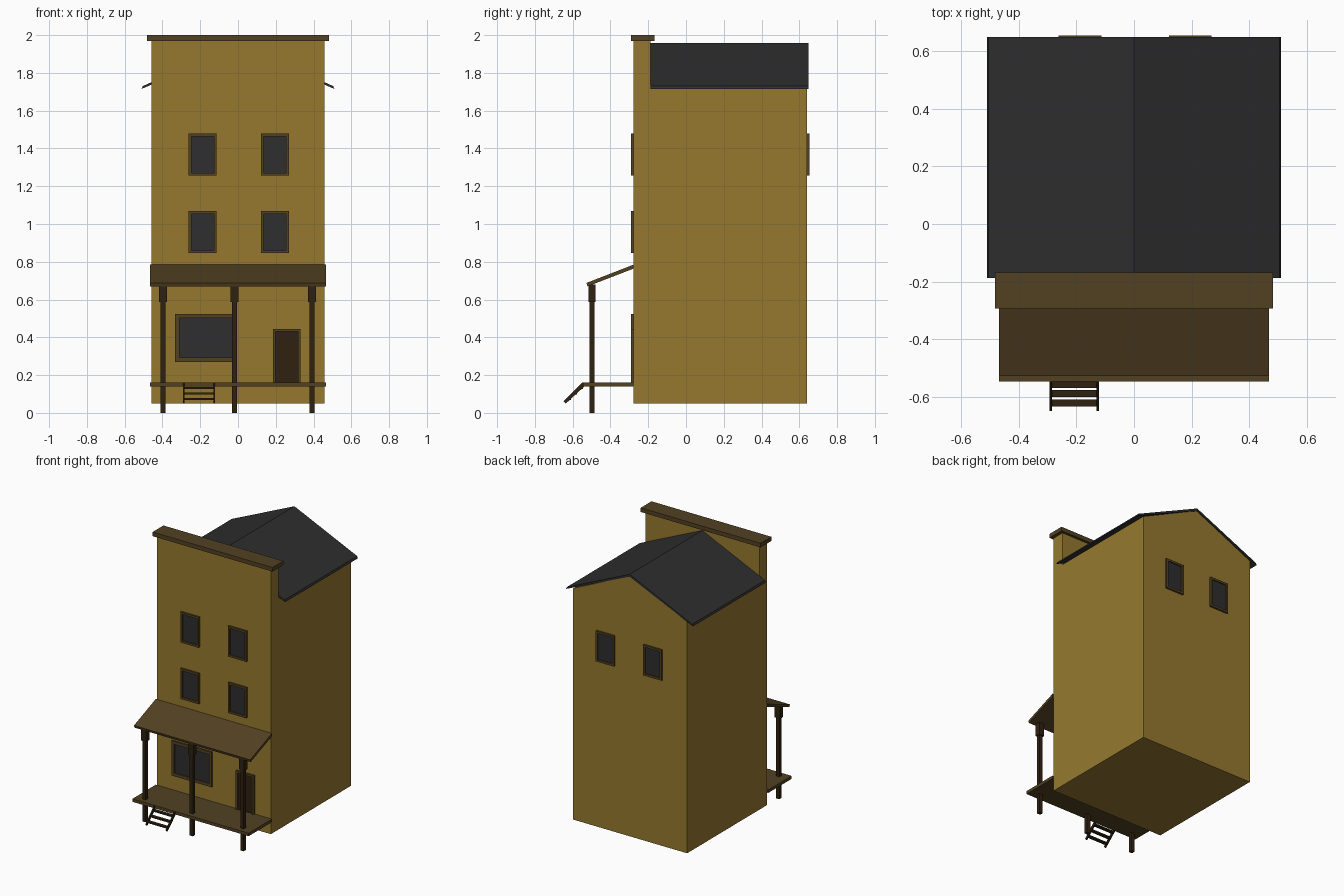
import bpy, bmesh

if "Cube" in bpy.data.objects:
    bpy.data.objects.remove(bpy.data.objects["Cube"])


def material(name, r, g, b):
    lin = [((c / 255 + 0.055) / 1.055) ** 2.4 for c in (r, g, b)]
    m = bpy.data.materials.new(name)
    m.diffuse_color = (*lin, 1)
    m.use_nodes = True
    m.node_tree.nodes["Principled BSDF"].inputs["Base Color"].default_value = m.diffuse_color
    return m


WALL = material("ochre wall", 150, 121, 47)
TRIM = material("brown trim", 82, 65, 34)
DARK = material("dark wood", 47, 33, 16)
SLATE = material("slate grey", 46, 46, 47)


def finish(name, bm, *mats):
    bmesh.ops.recalc_face_normals(bm, faces=bm.faces)
    me = bpy.data.meshes.new(name)
    bm.to_mesh(me)
    bm.free()
    for m in mats:
        me.materials.append(m)
    ob = bpy.data.objects.new(name, me)
    bpy.context.collection.objects.link(ob)
    return ob


def prism(name, profile, axis, lo, hi, mat):
    """Extrude a profile: (y, z) along x, or (x, z) along y."""
    bm = bmesh.new()
    ends = []
    for t in (lo, hi):
        ends.append([bm.verts.new((t, a, b) if axis == "x" else (a, t, b)) for a, b in profile])
    n = len(profile)
    bm.faces.new(ends[0])
    bm.faces.new(ends[1])
    for i in range(n):
        j = (i + 1) % n
        bm.faces.new((ends[0][i], ends[0][j], ends[1][j], ends[1][i]))
    return finish(name, bm, mat)


def box(name, x0, x1, y0, y1, z0, z1, mat):
    return prism(name, [(y0, z0), (y1, z0), (y1, z1), (y0, z1)], "x", x0, x1, mat)


def framed(name, x0, x1, z0, z1, wall_y, side, border, panel_mat):
    """Raised frame on a wall with a recessed panel; side is -1 front, +1 back."""
    bm = bmesh.new()
    rings = []
    for inset, out in ((0, -0.002), (0, 0.013), (border, 0.013), (border, 0.005)):
        y = wall_y + side * out
        a, b, c, d = x0 + inset, x1 - inset, z0 + inset, z1 - inset
        rings.append([bm.verts.new(p) for p in ((a, y, c), (b, y, c), (b, y, d), (a, y, d))])
    for r, s in zip(rings, rings[1:]):
        for i in range(4):
            j = (i + 1) % 4
            bm.faces.new((r[i], r[j], s[j], s[i]))
    bm.faces.new(rings[0])
    bm.faces.new(rings[-1]).material_index = 1
    return finish(name, bm, TRIM, panel_mat)


FRONT, BACK = -0.277, 0.641

# Building: gabled body, tall false front and its cornice
prism("house_body", [(-0.458, 0.05), (0.458, 0.05), (0.458, 1.73), (0, 1.942), (-0.458, 1.73)],
      "y", -0.187, BACK, WALL)
box("false_front", -0.458, 0.458, FRONT, -0.187, 0.05, 1.975, WALL)
box("cornice", -0.482, 0.482, -0.292, -0.168, 1.97, 2.0, TRIM)

# Gable roof
prism("roof", [(-0.51, 1.715), (-0.504, 1.73), (0, 1.957), (0.504, 1.73), (0.51, 1.715), (0, 1.94)],
      "y", -0.187, 0.648, SLATE)

# Windows: two columns, two rows on the front, one row on the back
for col, x in (("left", -0.187), ("right", 0.195)):
    for row, z in (("lower", 0.957), ("upper", 1.367)):
        framed(f"front_window_{row}_{col}", x - 0.074, x + 0.074, z - 0.111, z + 0.111,
               FRONT, -1, 0.015, SLATE)
    framed(f"back_window_{col}", x - 0.074, x + 0.074, 1.256, 1.478, BACK, 1, 0.015, SLATE)
framed("shop_window", -0.333, -0.01, 0.27, 0.524, FRONT, -1, 0.022, SLATE)
framed("door", 0.184, 0.331, 0.145, 0.444, FRONT, -1, 0.014, DARK)

# Porch deck and sloping awning
box("porch_deck", -0.467, 0.467, -0.545, FRONT, 0.14, 0.162, TRIM)
prism("awning", [(-0.527, 0.688), (-0.521, 0.67), (FRONT, 0.764), (FRONT, 0.785)],
      "x", -0.467, 0.467, TRIM)

# Porch posts with thicker tops
for i, x in enumerate((-0.398, -0.018, 0.391)):
    box(f"porch_post_{i + 1}", x - 0.013, x + 0.013, -0.511, -0.485, 0, 0.68, DARK)
    box(f"post_top_{i + 1}", x - 0.021, x + 0.021, -0.517, -0.479, 0.588, 0.679, DARK)

# Steps: two sloping side rails and three treads
for side, x in (("left", -0.288), ("right", -0.126)):
    prism(f"stair_rail_{side}", [(-0.538, 0.162), (-0.538, 0.14), (-0.636, 0.05), (-0.648, 0.062), (-0.548, 0.162)],
          "x", x - 0.004, x + 0.004, DARK)
for i in range(3):
    y, z = -0.556 - 0.032 * i, 0.131 - 0.029 * i
    box(f"stair_tread_{i + 1}", -0.288, -0.126, y - 0.012, y + 0.012, z - 0.005, z + 0.005, DARK)
